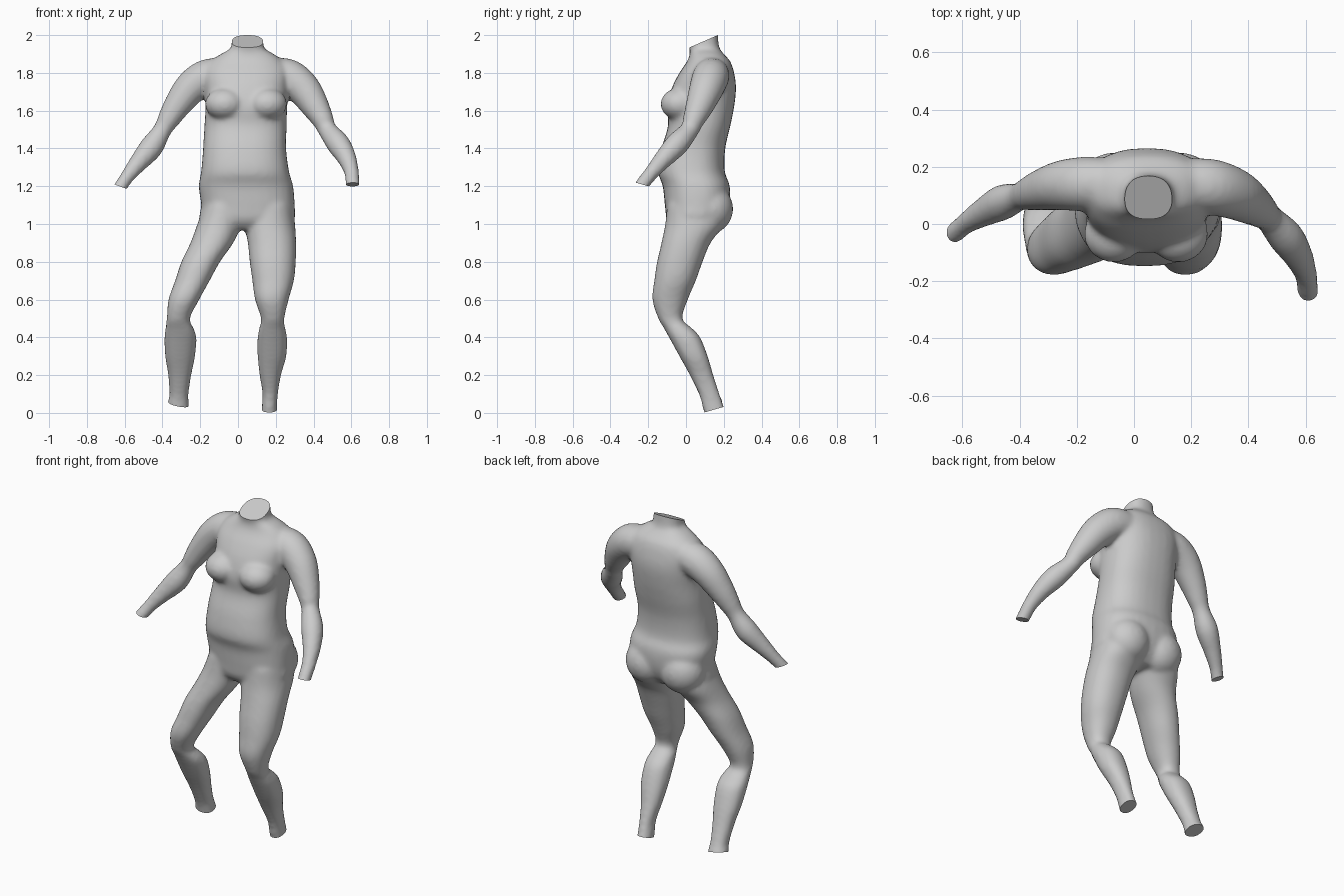
import bpy, bmesh, math
from mathutils import Vector

if "Cube" in bpy.data.objects:
    bpy.data.objects.remove(bpy.data.objects["Cube"])

SIDES = 32
bm = bmesh.new()


def resample(rows, steps=5):
    """Catmull-Rom through rows of numbers."""
    pts = [rows[0]] + rows + [rows[-1]]
    out = []
    for a, b, c, d in zip(pts, pts[1:], pts[2:], pts[3:]):
        for s in range(steps):
            t = s / steps
            out.append([q + t * (r - p) / 2 + t * t * (p - 2.5 * q + 2 * r - d_ / 2)
                        + t ** 3 * (1.5 * (q - r) + (d_ - p) / 2)
                        for p, q, r, d_ in zip(a, b, c, d)])
    return out + [rows[-1]]


def skin(rings):
    loops = [[bm.verts.new(co) for co in ring] for ring in rings]
    for lo, hi in zip(loops, loops[1:]):
        for i in range(SIDES):
            j = (i + 1) % SIDES
            bm.faces.new((lo[i], lo[j], hi[j], hi[i]))
    bm.faces.new(loops[0][::-1])
    bm.faces.new(loops[-1])


def stack(rows, power):
    """Loft level rounded sections given as z, x range, y range."""
    rings = []
    for z, x0, x1, y0, y1 in resample(rows):
        ring = []
        for i in range(SIDES):
            a = math.tau * i / SIDES
            c, s = math.cos(a), math.sin(a)
            ring.append(((x0 + x1) / 2 + (x1 - x0) / 2 * math.copysign(abs(c) ** (2 / power), c),
                         (y0 + y1) / 2 + (y1 - y0) / 2 * math.copysign(abs(s) ** (2 / power), s), z))
        rings.append(ring)
    skin(rings)


def limb(rows):
    """Loft round sections along a path given as x, y, z, radius."""
    path = resample(rows)
    rings = []
    for i, (x, y, z, r) in enumerate(path):
        ahead, back = path[min(i + 1, len(path) - 1)], path[max(i - 1, 0)]
        q = (Vector(ahead[:3]) - Vector(back[:3])).to_track_quat('Z', 'Y')
        rings.append([Vector((x, y, z)) + q @ Vector((r * math.cos(k * math.tau / SIDES),
                      r * math.sin(k * math.tau / SIDES), 0)) for k in range(SIDES)])
    skin(rings)


def ball(centre, size):
    made = bmesh.ops.create_uvsphere(bm, u_segments=24, v_segments=16, radius=1)
    for v in made["verts"]:
        v.co = Vector(centre) + Vector(a * b for a, b in zip(v.co, size))


# Torso and neck
stack([(.97, -.1, .2, -.06, .15), (1.02, -.2, .295, -.1, .2), (1.1, -.195, .3, -.112, .23),
       (1.2, -.208, .292, -.123, .232), (1.28, -.195, .27, -.148, .205),
       (1.4, -.185, .255, -.13, .208), (1.52, -.178, .258, -.095, .235),
       (1.62, -.172, .26, -.1, .255), (1.72, -.175, .265, -.075, .265),
       (1.8, -.18, .27, -.035, .255), (1.86, -.15, .24, .005, .235),
       (1.9, -.09, .19, .02, .2), (1.93, -.04, .14, .018, .178),
       (1.98, -.033, .133, .005, .17), (2.06, -.03, .13, 0, .168)], 2.4)

# Bust and buttocks
for x in (-.07, .155):
    ball((x, -.035, 1.635), (.105, .1, .085))
for x in (-.07, .16):
    ball((x, .13, 1.08), (.13, .12, .13))

# Right leg, then left leg
stack([(1.1, -.18, .04, -.1, .2), (1.0, -.215, .02, -.11, .2), (.9, -.252, -.025, -.13, .13),
       (.8, -.3, -.095, -.153, .088), (.7, -.333, -.15, -.168, .052), (.6, -.368, -.205, -.178, .01),
       (.5, -.377, -.255, -.147, -.02), (.45, -.384, -.235, -.118, .02), (.4, -.39, -.22, -.09, .065),
       (.3, -.386, -.227, -.035, .105), (.2, -.37, -.247, .02, .138), (.1, -.363, -.262, .068, .175),
       (.05, -.373, -.26, .085, .198), (-.04, -.375, -.26, .105, .22)], 2.2)
stack([(1.1, .05, .29, -.1, .2), (1.0, .035, .302, -.11, .2), (.9, .052, .308, -.13, .13),
       (.8, .062, .306, -.153, .088), (.7, .076, .296, -.168, .052), (.6, .09, .268, -.178, .01),
       (.5, .122, .245, -.147, -.02), (.45, .112, .25, -.118, .03), (.4, .104, .26, -.09, .075),
       (.3, .104, .256, -.035, .115), (.2, .114, .228, .02, .145), (.1, .13, .211, .068, .178),
       (.02, .125, .207, .09, .205), (-.06, .125, .207, .115, .225)], 2.2)

# Right arm, then left arm
limb([(-.08, .14, 1.79, .09), (-.17, .14, 1.775, .095), (-.25, .135, 1.72, .088),
      (-.32, .12, 1.63, .073), (-.37, .105, 1.55, .058), (-.402, .095, 1.495, .049),
      (-.46, .075, 1.405, .062), (-.535, .035, 1.315, .048), (-.59, 0, 1.245, .037),
      (-.62, -.025, 1.2, .036), (-.66, -.055, 1.14, .036)])
limb([(.18, .14, 1.79, .09), (.27, .13, 1.775, .097), (.35, .105, 1.71, .09),
      (.41, .07, 1.62, .074), (.45, .04, 1.55, .058), (.472, .02, 1.5, .05),
      (.53, -.045, 1.425, .062), (.573, -.11, 1.355, .052), (.6, -.175, 1.28, .04),
      (.608, -.235, 1.205, .037), (.615, -.29, 1.13, .037)])

bmesh.ops.recalc_face_normals(bm, faces=bm.faces)
mesh = bpy.data.meshes.new("body")
bm.to_mesh(mesh)
bm.free()
body = bpy.data.objects.new("body", mesh)
bpy.context.collection.objects.link(body)
bpy.context.view_layer.objects.active = body
body.select_set(True)

# Blend the parts into one skin
remesh = body.modifiers.new("blend", 'REMESH')
remesh.mode = 'VOXEL'
remesh.voxel_size = .013
smooth = body.modifiers.new("soften", 'SMOOTH')
smooth.factor = .5
smooth.iterations = 7
for name in ("blend", "soften"):
    bpy.ops.object.modifier_apply(modifier=name)

# Flat cuts at the neck, wrists and ankles
bm = bmesh.new()
bm.from_mesh(body.data)
for point, normal in (((.05, .09, 1.966), (0, -.4, .92)),
                      ((-.62, -.025, 1.197), (-.34, 0, -.94)),
                      ((.608, -.235, 1.21), (0, -.27, -.96)),
                      ((-.317, .145, .05), (-.2, .28, -.94)),
                      ((.166, .148, .017), (0, .28, -.96))):
    point = Vector(point)
    faces = [f for f in bm.faces if (f.calc_center_median() - point).length < .16]
    geom = faces + list({e for f in faces for e in f.edges}) + list({v for f in faces for v in f.verts})
    bmesh.ops.bisect_plane(bm, geom=geom, plane_co=point, plane_no=normal, clear_outer=True)
    bmesh.ops.holes_fill(bm, edges=[e for e in bm.edges if e.is_boundary], sides=0)
bmesh.ops.recalc_face_normals(bm, faces=bm.faces)
bm.to_mesh(body.data)
bm.free()

# Plain grey finish
grey = bpy.data.materials.new("plain_grey")
grey.use_nodes = True
colour = (.6, .6, .6, 1)
grey.diffuse_color = colour
grey.node_tree.nodes["Principled BSDF"].inputs["Base Color"].default_value = colour
body.data.materials.clear()
body.data.materials.append(grey)
bpy.ops.object.shade_smooth_by_angle(angle=math.radians(40))
